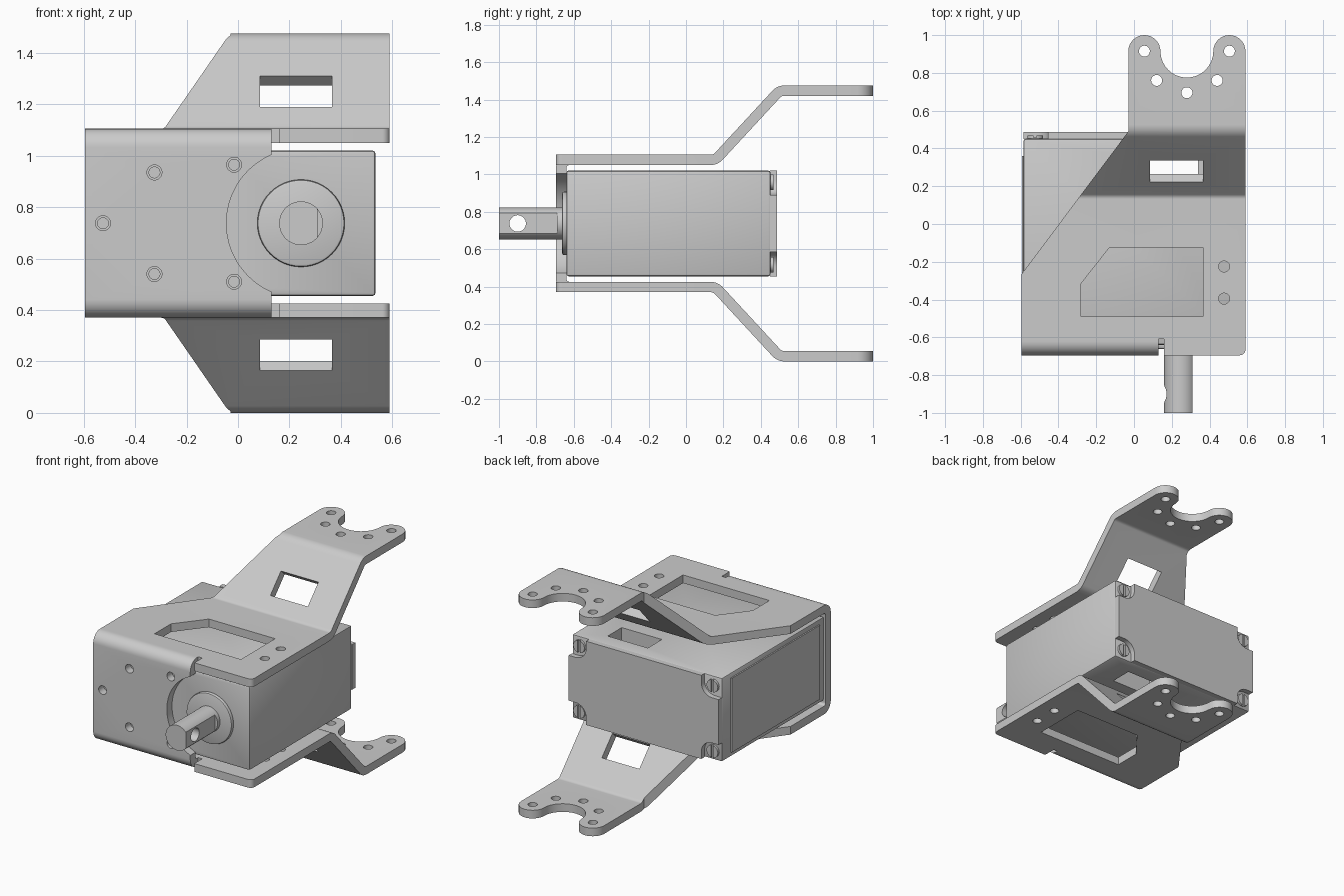
import bpy, bmesh, math
from mathutils import Vector, Matrix

if "Cube" in bpy.data.objects:
    bpy.data.objects.remove(bpy.data.objects["Cube"], do_unlink=True)

grey = bpy.data.materials.new("light grey metal")
grey.use_nodes = True
COLOUR = (0.6, 0.6, 0.6, 1)
grey.diffuse_color = COLOUR
grey.node_tree.nodes["Principled BSDF"].inputs["Base Color"].default_value = COLOUR

MID = 0.7375      # height of the mirror plane
T = 0.055         # sheet thickness
SHAFT_X = 0.245


def make(name, bm):
    bmesh.ops.recalc_face_normals(bm, faces=bm.faces)
    mesh = bpy.data.meshes.new(name)
    bm.to_mesh(mesh)
    bm.free()
    mesh.materials.append(grey)
    obj = bpy.data.objects.new(name, mesh)
    bpy.context.collection.objects.link(obj)
    return obj


def prism(name, points, axis, a, b):
    """Extrude a 2D outline along an axis from a to b."""
    place = {"x": lambda u, v: (a, u, v),
             "y": lambda u, v: (u, a, v),
             "z": lambda u, v: (u, v, a)}[axis]
    bm = bmesh.new()
    face = bm.faces.new([bm.verts.new(place(*p)) for p in points])
    out = bmesh.ops.extrude_face_region(bm, geom=[face])
    step = Vector([(b - a) * (axis == k) for k in "xyz"])
    bmesh.ops.translate(bm, vec=step, verts=[g for g in out["geom"] if isinstance(g, bmesh.types.BMVert)])
    return make(name, bm)


def arc(cx, cy, r, start, end, n=16):
    angles = [math.radians(start + (end - start) * i / n) for i in range(n + 1)]
    return [(cx + r * math.cos(t), cy + r * math.sin(t)) for t in angles]


def rod(name, u, v, r, axis, a, b):
    return prism(name, arc(u, v, r, 0, 360, 48)[:-1], axis, a, b)


def rect(u0, u1, v0, v1):
    return [(u0, v0), (u1, v0), (u1, v1), (u0, v1)]


def rounded(points, n=8):
    """Fillet the points given as (u, v, radius)."""
    out = []
    for i, p in enumerate(points):
        if len(p) == 2:
            out.append(p)
            continue
        c = Vector(p[:2])
        d0 = (Vector(points[i - 1][:2]) - c).normalized()
        d1 = (Vector(points[(i + 1) % len(points)][:2]) - c).normalized()
        half = d0.angle(d1) / 2
        centre = c + (d0 + d1).normalized() * p[2] / math.sin(half)
        s = c + d0 * p[2] / math.tan(half) - centre
        e = c + d1 * p[2] / math.tan(half) - centre
        out += [tuple(centre + s.slerp(e, k / n).normalized() * p[2]) for k in range(n + 1)]
    return out


def thicken(path, t):
    """Turn an open centre line into a closed strip outline."""
    pts = [Vector(p) for p in path]
    sides = ([], [])
    for i, p in enumerate(pts):
        d0 = (p - pts[max(i - 1, 0)]).normalized()
        d1 = (pts[min(i + 1, len(pts) - 1)] - p).normalized()
        d = (d0 + d1).normalized()
        w = t / 2 / max(d.dot(d1 if d1.length else d0), 0.5)
        side = Vector((-d.y, d.x)) * w
        sides[0].append(tuple(p + side))
        sides[1].append(tuple(p - side))
    return sides[0] + sides[1][::-1]


def apply_mod(obj, kind, **settings):
    mod = obj.modifiers.new(kind, kind)
    for key, value in settings.items():
        setattr(mod, key, value)
    bpy.context.view_layer.objects.active = obj
    bpy.ops.object.modifier_apply(modifier=mod.name)


def boolean(obj, cutters, op="DIFFERENCE"):
    for c in cutters:
        apply_mod(obj, "BOOLEAN", operation=op, solver="EXACT", object=c)
        bpy.data.objects.remove(c, do_unlink=True)


# Upper arm: bent strip trimmed to its plan outline
arm = prism("upper_arm", thicken(rounded([(-0.8, 1.0775), (0.158, 1.0775, 0.06),
            (0.5, 1.4475, 0.06), (1.1, 1.4475)]), T), "x", -0.7, 0.7)
plan = rounded([(-0.595, -0.61), (0.16, -0.61), (0.16, -0.695), (0.59, -0.695, 0.03), (0.59, 0.8)])
plan += arc(0.505, 0.915, 0.085, 0, 180) + arc(0.28, 0.915, 0.14, 0, -180)[1:-1]
plan += arc(0.055, 0.915, 0.085, 0, 180) + [(-0.03, 0.49), (-0.595, -0.265)]
boolean(arm, [prism("cutter", plan, "z", 0.9, 1.6)], "INTERSECT")
pocket = [(-0.28, -0.49), (0.365, -0.49), (0.365, -0.125), (-0.13, -0.125), (-0.28, -0.315)]
window = prism("cutter", rect(-0.14, 0.14, -0.083, 0.083), "z", -0.1, 0.1)
window.data.transform(Matrix.Translation((0.225, 0.3, 1.231)) @ Matrix.Rotation(math.atan2(0.37, 0.342), 4, "X"))
arm_holes = [(0.055, 0.915), (0.12, 0.76), (0.28, 0.695), (0.44, 0.76), (0.505, 0.915),
             (0.477, -0.225), (0.477, -0.395)]
boolean(arm, [prism("cutter", pocket, "z", 0.9, 1.2), window]
        + [rod("cutter", x, y, 0.029, "z", 0.9, 1.6) for x, y in arm_holes])

# Lower arm is the mirror image
lower = bpy.data.objects.new("lower_arm", arm.data.copy())
bpy.context.collection.objects.link(lower)
lower.data.transform(Matrix.Translation((0, 0, 2 * MID)) @ Matrix.Scale(-1, 4, (0, 0, 1)))
lower.data.flip_normals()

# Front plate wrapping round into both arms
wrap = [(-0.61, 1.0775), (-0.6675, 1.0775, 0.045), (-0.6675, 0.3975, 0.045), (-0.61, 0.3975)]
front = prism("front_plate", thicken(rounded(wrap), T), "x", -0.595, 0.13)
front_holes = [(-0.525, MID), (-0.325, 0.935), (-0.325, 0.54), (-0.015, 0.965), (-0.015, 0.51)]
boolean(front, [rod("cutter", SHAFT_X, MID, 0.29, "y", -0.8, -0.62)]
        + [rod("cutter", x, z, 0.029, "y", -0.8, -0.62) for x, z in front_holes])

# Motor housing
CX, HX, HZ = -0.025, 0.56, 0.2825
body = prism("motor_housing", rect(CX - HX, CX + HX, MID - HZ, MID + HZ), "y", -0.64, 0.452)
apply_mod(body, "BEVEL", width=0.012, segments=2)
boolean(body, [prism("cutter", rect(0.04, 0.34, 0.2, 0.35), "z", 0.3, 1.2)]
        + [rod("cutter", x, z, 0.021, "y", -0.7, -0.55) for x, z in front_holes])
prism("side_panel", rect(-0.58, 0.36, MID - 0.25, MID + 0.25), "x", -0.594, -0.58)

# Rear cover with a notch and a slotted screw at each corner
outline = []
for sx, sz in ((1, 1), (-1, 1), (-1, -1), (1, -1)):
    x, z, n = CX + sx * HX, MID + sz * HZ, 0.13
    corner = [(x, z - sz * n), (x - sx * n, z - sz * n, 0.08), (x - sx * n, z)]
    outline += corner if sx * sz > 0 else corner[::-1]
    u, v = x - sx * 0.062, z - sz * 0.062
    screw = rod("cover_screw", u, v, 0.042, "y", 0.445, 0.468)
    boolean(screw, [prism("cutter", rect(u - 0.008, u + 0.008, v - 0.06, v + 0.06), "y", 0.457, 0.5)])
prism("rear_cover", rounded(outline), "y", 0.45, 0.487)

# Output boss and shaft with a flat and a cross hole
boss = rod("output_boss", SHAFT_X, MID, 0.17, "y", -0.662, -0.63)
apply_mod(boss, "BEVEL", width=0.01, segments=2, limit_method="ANGLE")
shaft = rod("output_shaft", SHAFT_X, MID, 0.085, "y", -1.0, -0.64)
boolean(shaft, [prism("cutter", rect(0.31, 0.4, MID - 0.1, MID + 0.1), "y", -1.1, -0.69),
                rod("cutter", -0.9, MID, 0.044, "x", 0, 0.5)])

# Smooth the round parts and keep the edges sharp
bpy.ops.object.select_all(action="DESELECT")
for obj in bpy.context.collection.objects:
    if obj.type == "MESH" and grey.name in obj.data.materials:
        obj.select_set(True)
        bpy.context.view_layer.objects.active = obj
bpy.ops.object.shade_smooth_by_angle(angle=math.radians(30))
